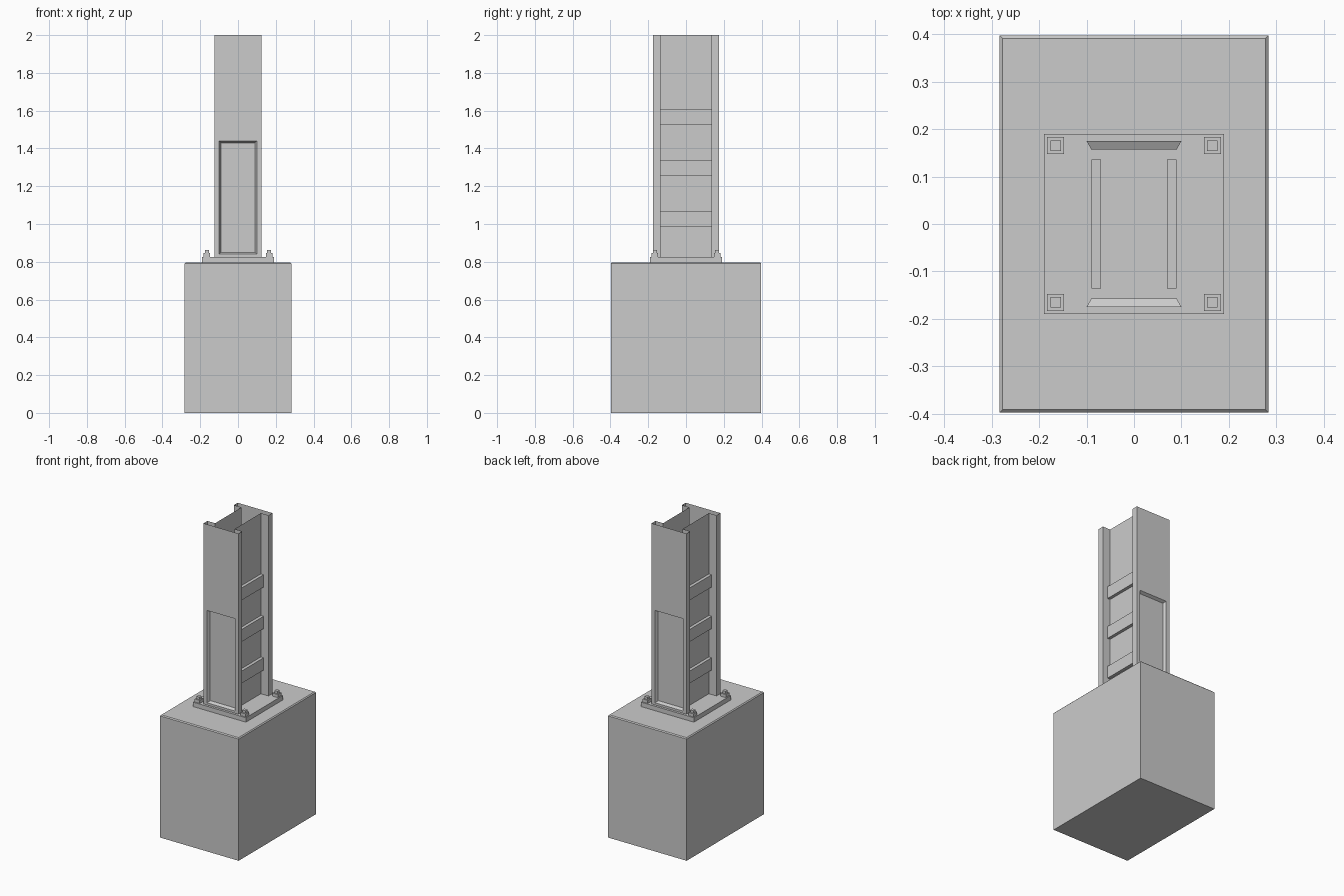
import bpy, bmesh
from mathutils import Vector

cube = bpy.data.objects.get("Cube")
if cube:
    bpy.data.objects.remove(cube, do_unlink=True)

# Single grey paint
grey = bpy.data.materials.new("plain_grey")
grey.use_nodes = True
colour = (0.6, 0.6, 0.6, 1)
grey.diffuse_color = colour
grey.node_tree.nodes["Principled BSDF"].inputs["Base Color"].default_value = colour


def finish(name, bm):
    mesh = bpy.data.meshes.new(name)
    bm.to_mesh(mesh)
    bm.free()
    mesh.materials.append(grey)
    obj = bpy.data.objects.new(name, mesh)
    bpy.context.collection.objects.link(obj)
    return obj


def box(name, low, high, chamfer_top=0):
    low, high = Vector(low), Vector(high)
    bm = bmesh.new()
    bmesh.ops.create_cube(bm, size=1)
    for v in bm.verts:
        v.co = (low + high) / 2 + v.co * (high - low)
    if chamfer_top:
        rim = [e for e in bm.edges if all(v.co.z > high.z - 0.001 for v in e.verts)]
        bmesh.ops.bevel(bm, geom=rim, offset=chamfer_top, segments=1, affect='EDGES')
    return finish(name, bm)


# Plinth and base plate
BLOCK_TOP, PLATE_TOP, TOP = 0.797, 0.826, 2.0
box("plinth", (-0.283, -0.397, 0), (0.283, 0.397, BLOCK_TOP), 0.006)
box("base_plate", (-0.19, -0.19, BLOCK_TOP), (0.19, 0.19, PLATE_TOP))

# Column shell: I-shaped outline, open at the top
quarter = [(0.125, 0.175), (0.125, 0.135), (0.07, 0.135)]
right = quarter + [(x, -y) for x, y in reversed(quarter)]
outline = right + [(-x, y) for x, y in reversed(right)]
bm = bmesh.new()
lower = [bm.verts.new((x, y, PLATE_TOP)) for x, y in outline]
upper = [bm.verts.new((x, y, TOP)) for x, y in outline]
for i in range(len(outline)):
    j = (i + 1) % len(outline)
    bm.faces.new((lower[j], lower[i], upper[i], upper[j]))


def flange_faces():
    return [f for f in bm.faces if all(abs(v.co.y) > 0.174 for v in f.verts)]


# Sloped-edge recessed panel in each outer flange
cuts = [((-0.1, 0, 0), (1, 0, 0)), ((0.1, 0, 0), (1, 0, 0)),
        ((0, 0, 0.84), (0, 0, 1)), ((0, 0, 1.44), (0, 0, 1))]
for point, normal in cuts:
    faces = flange_faces()
    parts = set(faces)
    for f in faces:
        parts.update(f.edges, f.verts)
    bmesh.ops.bisect_plane(bm, geom=list(parts), plane_co=point, plane_no=normal)
for f in flange_faces():
    f.normal_update()
    if f.normal.y * f.calc_center_median().y < 0:
        f.normal_flip()
panels = []
for f in flange_faces():
    c = f.calc_center_median()
    if abs(c.x) < 0.05 and 0.84 < c.z < 1.44:
        panels.append(f)
bm.normal_update()
bmesh.ops.inset_region(bm, faces=panels, thickness=0.01, use_even_offset=True)
for f in panels:
    for v in f.verts:
        v.co.y -= 0.018 if v.co.y > 0 else -0.018
bmesh.ops.recalc_face_normals(bm, faces=bm.faces[:])
bm.normal_update()
# Keep the open shell facing outward
if any(f.normal.y * f.calc_center_median().y < 0 for f in panels):
    bmesh.ops.reverse_faces(bm, faces=bm.faces[:])
finish("column", bm)

# Cross bars on both sides
for side, s in (("left", 1), ("right", -1)):
    for i in range(3):
        z = 0.985 + 0.27 * i
        x0, x1 = sorted((0.07 * s, 0.09 * s))
        box(f"cross_bar_{side}_{i + 1}", (x0, -0.136, z), (x1, 0.136, z + 0.08))

# Anchor bolts at the plate corners
for x in (-0.165, 0.165):
    for y in (-0.165, 0.165):
        tag = ("left" if x > 0 else "right") + ("_back" if y > 0 else "_front")
        for part, r, z0, z1 in (("nut", 0.018, PLATE_TOP, 0.846), ("stud", 0.011, 0.846, 0.862)):
            box(f"anchor_{part}_{tag}", (x - r, y - r, z0), (x + r, y + r, z1))
